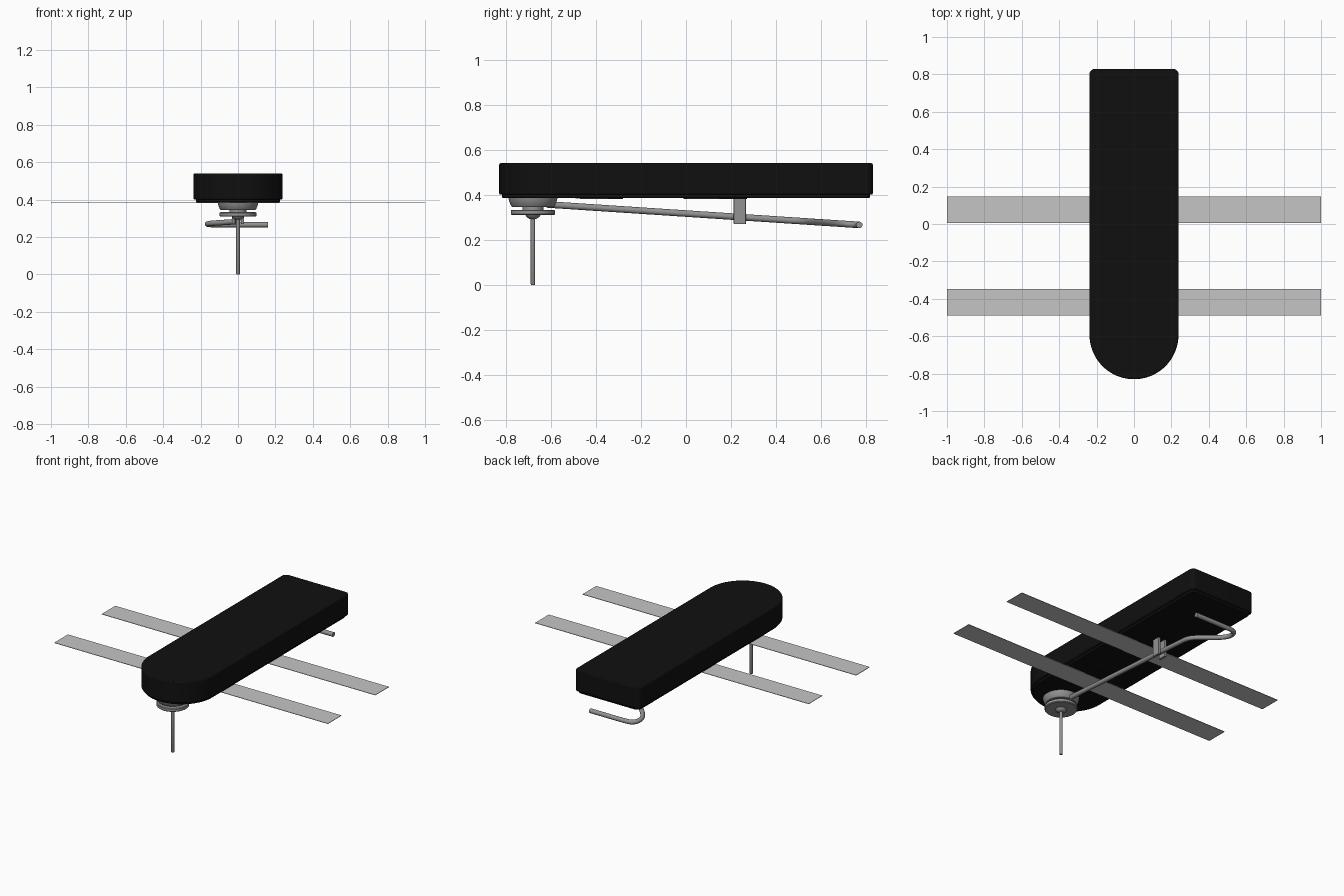
import bpy, bmesh, math
from mathutils import Vector

if "Cube" in bpy.data.objects:
    bpy.data.objects.remove(bpy.data.objects["Cube"])


def mat(name, v):
    m = bpy.data.materials.new(name)
    m.diffuse_color = (v, v, v, 1)
    m.use_nodes = True
    m.node_tree.nodes["Principled BSDF"].inputs["Base Color"].default_value = m.diffuse_color
    return m


BLACK = mat("black_plastic", 0.005)
METAL = mat("grey_metal", 0.29)
STRAP = mat("light_grey_strap", 0.56)


def finish(name, bm, material, bevel=0, smooth=True):
    bmesh.ops.recalc_face_normals(bm, faces=bm.faces)
    me = bpy.data.meshes.new(name)
    bm.to_mesh(me)
    bm.free()
    ob = bpy.data.objects.new(name, me)
    bpy.context.collection.objects.link(ob)
    me.materials.append(material)
    bpy.ops.object.select_all(action='DESELECT')
    bpy.context.view_layer.objects.active = ob
    ob.select_set(True)
    if bevel:
        b = ob.modifiers.new("bevel", 'BEVEL')
        b.width, b.segments, b.limit_method = bevel, 2, 'ANGLE'
        b.angle_limit = math.radians(40)
    if smooth:
        bpy.ops.object.shade_smooth_by_angle(angle=math.radians(35))
    return ob


def box(name, x, y, z, material, bevel=0):
    bm = bmesh.new()
    bmesh.ops.create_cube(bm, size=1)
    for v in bm.verts:
        v.co = [r[0] if c < 0 else r[1] for r, c in zip((x, y, z), v.co)]
    return finish(name, bm, material, bevel, False)


def slab(name, inset, z0, z1, bevel):
    """Outline with a round front and two small rounded back corners."""
    r, c, n = 0.238 - inset, 0.03, 40
    yf, yb = -0.592, 0.83 - inset
    pts = [(r * math.cos(math.pi + math.pi * i / n),
            yf + r * math.sin(math.pi + math.pi * i / n)) for i in range(n + 1)]
    for sx, a0 in ((1, 0), (-1, 90)):
        for i in range(7):
            a = math.radians(a0 + 15 * i)
            pts.append((sx * (r - c) + c * math.cos(a), yb - c + c * math.sin(a)))
    bm = bmesh.new()
    f = bm.faces.new([bm.verts.new((x, y, z0)) for x, y in pts])
    ext = bmesh.ops.extrude_face_region(bm, geom=[f])
    bmesh.ops.translate(bm, vec=(0, 0, z1 - z0),
                        verts=[g for g in ext['geom'] if isinstance(g, bmesh.types.BMVert)])
    return finish(name, bm, BLACK, bevel)


def lathe(name, profile, y, material, n=48):
    bm = bmesh.new()
    rings = [[bm.verts.new((r * math.cos(2 * math.pi * i / n),
                            y + r * math.sin(2 * math.pi * i / n), z))
              for i in range(n)] for r, z in profile]
    for a, b in zip(rings, rings[1:]):
        for i in range(n):
            j = (i + 1) % n
            bm.faces.new((a[i], a[j], b[j], b[i]))
    bm.faces.new(rings[0])
    bm.faces.new(rings[-1])
    return finish(name, bm, material)


# Main body and the stepped lip beneath it
slab("body", 0, 0.40, 0.54, 0.006)
slab("bottom_lip", 0.013, 0.386, 0.405, 0.003)

# Straps and the mounting pads on the underside
for tag, y0 in (("front", -0.49), ("back", 0.005)):
    box(tag + "_strap", (-1, 1), (y0, y0 + 0.142), (0.381, 0.384), STRAP)
box("front_pad", (-0.09, 0.09), (-0.47, -0.28), (0.382, 0.39), BLACK)
box("back_pad", (-0.09, 0.09), (-0.01, 0.27), (0.382, 0.39), BLACK)

# Pivot: tapered mount, neck, disc and needle
lathe("pivot_mount", [(0.110, 0.392), (0.107, 0.375), (0.097, 0.350), (0.092, 0.345),
                      (0.046, 0.345), (0.046, 0.333), (0.094, 0.333), (0.098, 0.330),
                      (0.098, 0.314), (0.094, 0.310), (0.034, 0.310), (0.028, 0.301),
                      (0.016, 0.293)], -0.68, METAL)
lathe("needle", [(0.010, 0.30), (0.010, 0.003), (0.008, 0.0)], -0.68, METAL, 24)

# Sloping rod with a hooked back end
path = [(0, -0.62), (0, 0.44), (-0.005, 0.50), (-0.03, 0.54), (-0.10, 0.605),
        (-0.145, 0.655), (-0.165, 0.70), (-0.16, 0.74), (-0.135, 0.765),
        (-0.09, 0.77), (0.16, 0.77)]
cu = bpy.data.curves.new("rod_path", 'CURVE')
cu.dimensions = '3D'
cu.bevel_depth, cu.bevel_resolution, cu.use_fill_caps = 0.0145, 4, True
sp = cu.splines.new('POLY')
# Round the path by repeated corner cutting
pts = [Vector((x, y, 0.357 - (y + 0.62) * 0.0655)) for x, y in path]
for _ in range(2):
    cut = [pts[0]]
    for a, b in zip(pts, pts[1:]):
        cut += [a.lerp(b, 0.25), a.lerp(b, 0.75)]
    pts = cut + [pts[-1]]
sp.points.add(len(pts) - 1)
for p, co in zip(sp.points, pts):
    p.co = (*co, 1)
sp.use_smooth = True
rod = bpy.data.objects.new("hooked_rod", cu)
bpy.context.collection.objects.link(rod)
cu.materials.append(METAL)

# Bracket prongs holding the rod
for tag, s in (("left", -1), ("right", 1)):
    x = sorted((s * 0.016, s * 0.032))
    box(tag + "_bracket_prong", x, (0.212, 0.266), (0.27, 0.388), METAL, 0.002)
